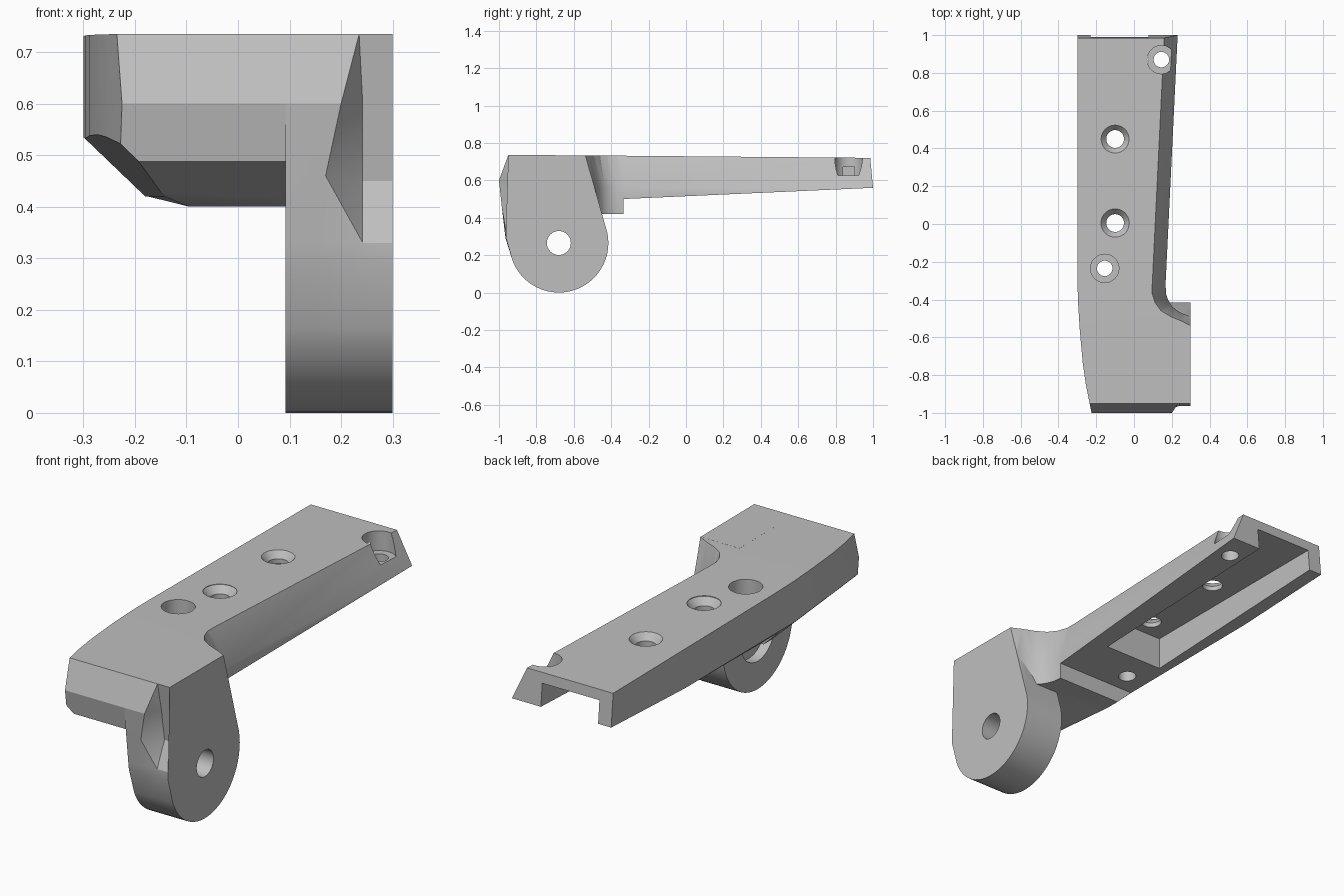
import bpy, bmesh, math
from mathutils import Vector

if "Cube" in bpy.data.objects:
    bpy.data.objects.remove(bpy.data.objects["Cube"])

grey = bpy.data.materials.new("light_grey")
grey.diffuse_color = (0.52, 0.52, 0.52, 1)
grey.use_nodes = True
grey.node_tree.nodes["Principled BSDF"].inputs["Base Color"].default_value = grey.diffuse_color


def loft(name, rings):
    """Closed solid through rings that share one vertex count."""
    bm = bmesh.new()
    vs = [[bm.verts.new(p) for p in r] for r in rings]
    n = len(vs[0])
    for a, b in zip(vs, vs[1:]):
        for i in range(n):
            j = (i + 1) % n
            bm.faces.new((a[i], a[j], b[j], b[i]))
    bm.faces.new(vs[0][::-1])
    bm.faces.new(vs[-1])
    bmesh.ops.triangulate(bm, faces=bm.faces[:])
    bmesh.ops.recalc_face_normals(bm, faces=bm.faces[:])
    me = bpy.data.meshes.new(name)
    bm.to_mesh(me)
    bm.free()
    me.materials.append(grey)
    ob = bpy.data.objects.new(name, me)
    bpy.context.collection.objects.link(ob)
    return ob


def turned(name, origin, axis, profile, n=40):
    """Round cutter: profile is (distance along axis, radius)."""
    rings = []
    for d, r in profile:
        ring = []
        for i in range(n):
            a = 2 * math.pi * i / n
            c, s = r * math.cos(a), r * math.sin(a)
            off = (c, s, d) if axis == "z" else (d, c, s)
            ring.append(Vector(origin) + Vector(off))
        rings.append(ring)
    return loft(name, rings)


def combine(ob, other, op):
    bpy.context.view_layer.objects.active = ob
    m = ob.modifiers.new("bool", "BOOLEAN")
    m.operation, m.object, m.solver = op, other, "EXACT"
    bpy.ops.object.modifier_apply(modifier=m.name)
    bpy.data.objects.remove(other)


# Arm and head: plan outline, wider on the right below the sloped flank
left = [(-.285, 1.1), (-.3, .95), (-.3, -.25), (-.297, -.4), (-.288, -.55),
        (-.272, -.73), (-.255, -.85), (-.235, -.95), (-.205, -1.1),
        (.12, -1.1), (.12, -.7), (.3, -.7)]
top = [(.3, -.54), (.25, -.515), (.19, -.49), (.14, -.46), (.11, -.42), (.093, -.37), (.093, -.32), (.157, 1.1)]
low = [(.3, -.49), (.26, -.475), (.23, -.46), (.2, -.435), (.18, -.40), (.17, -.37), (.167, -.32), (.236, 1.1)]
left[0] = (-.3, 1.1)
body = loft("hinge_arm", [[(x, y, z) for x, y in left + side]
                          for z, side in ((.3, low), (.56, low), (.74, top))])

# Side profile of the arm: sloping top, stepped underside, faceted nose
side = [(-.95, .735), (-1, .6), (-.98, .488), (-.70, .4), (-.45, .42), (-.335, .42),
        (-.335, .5), (1, .56), (.985, .72), (-.5, .733)]
combine(body, loft("side_profile", [[(x, y, z) for y, z in side] for x in (-.5, .5)]), "INTERSECT")

# Lower left chamfer, shifting inward toward the nose
cham = [(-.4, .631), (-.18, .42), (-.11, .395), (-.11, .2), (-.4, .2)]
combine(body, loft("chamfer_cutter", [[(x + s, y, z) for x, z in cham]
                                      for y, s in ((-1.1, .07), (-.4, 0), (1.1, 0))]), "DIFFERENCE")

# Open channel beneath the arm
box = [(-.23, -.09), (.085, -.09), (.075, 1.1), (-.23, 1.1)]
combine(body, loft("channel_cutter", [[(x, y, z) for x, y in box] for z in (.3, .67)]), "DIFFERENCE")

# Pivot lug: rounded eye, with the front corner cut back on the right
cy, cz, r = -.68, .265, .265
eye = []
for i in range(29):
    a = math.radians(202 + (372 - 202) * i / 28)
    eye.append((cy + r * math.cos(a), cz + r * math.sin(a)))
back = [(-.5, .6), (-.54, .7335)]
full = [(-.95, .735), (-1, .6), (-.985, .46), (-.97, .33), (-.965, .29)]
cut = [(-.95, .735), (-.93, .6), (-.907, .45), (-.963, .33), (-.962, .29)]
start = [.235, .2, .17, .148, .145]
rest = eye + back
rings = [[(.092, y, z) for y, z in full + rest],
         [(x, y, z) for x, (y, z) in zip(start, full)] + [(.17, y, z) for y, z in rest],
         [(.242, y, z) for y, z in cut + rest],
         [(.3, y, z) for y, z in cut + rest]]
combine(body, loft("pivot_lug", rings), "UNION")

# Pivot bore with a shallow recess on the inner side
combine(body, turned("bore", (0, cy, cz), "x", [(.02, .13), (.14, .13), (.14, .064), (.4, .064)]), "DIFFERENCE")

# Countersunk screw holes
for y in (.45, .005):
    combine(body, turned("countersink", (-.1, y, 0), "z",
                         [(.3, .047), (.693, .047), (.726, .075), (.8, .075)]), "DIFFERENCE")

# Counterbored holes
for x, y, floor in ((.145, .87, .625), (-.155, -.235, .6)):
    combine(body, turned("counterbore", (x, y, 0), "z",
                         [(.3, .041), (floor, .041), (floor, .075), (.8, .075)]), "DIFFERENCE")

# Centre, scale and shade
bpy.ops.object.select_all(action="DESELECT")
body.select_set(True)
bpy.context.view_layer.objects.active = body
bpy.ops.object.shade_smooth_by_angle(angle=math.radians(25))
